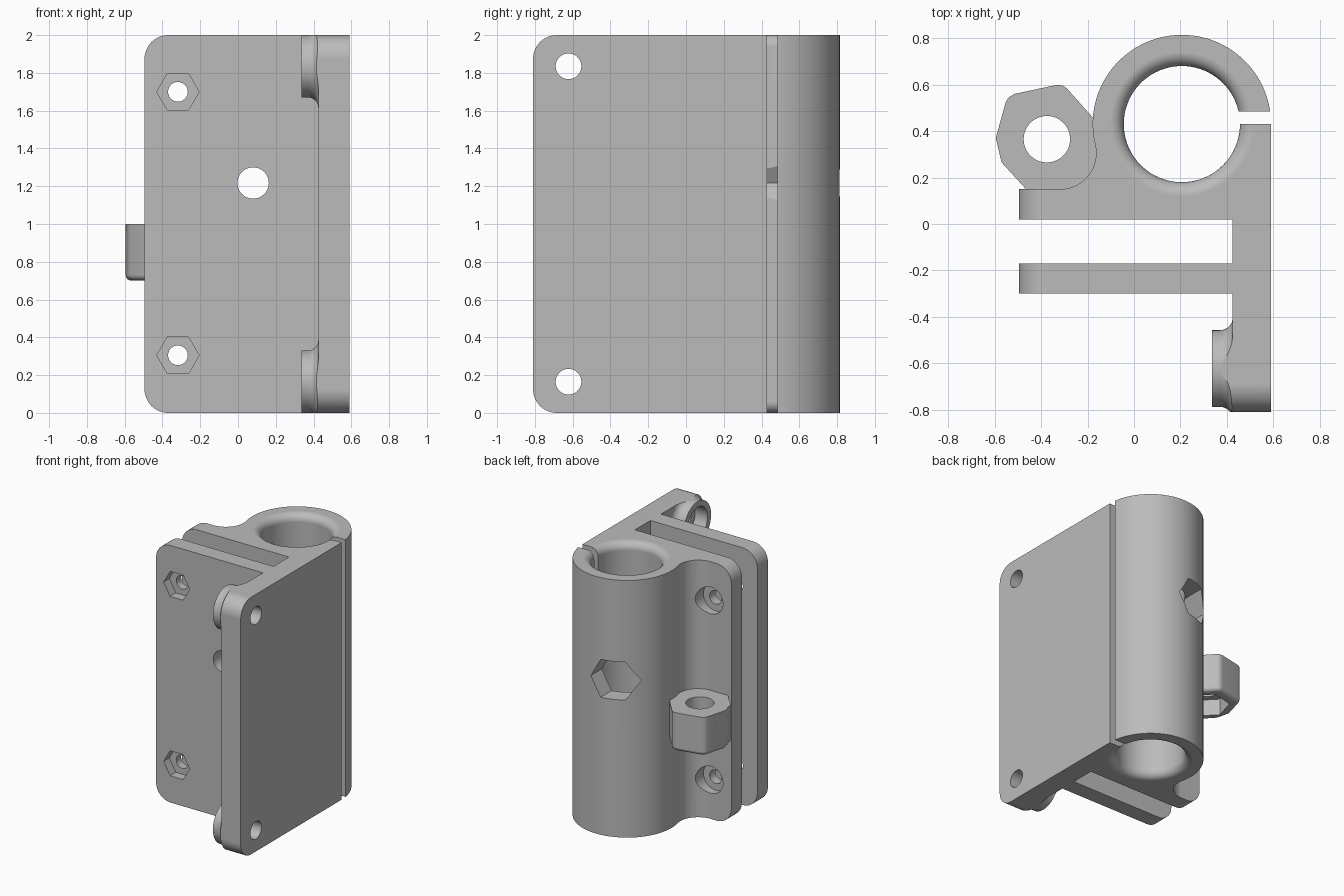
import bpy, bmesh
from math import sin, cos, pi, radians, atan2

if "Cube" in bpy.data.objects:
    bpy.data.objects.remove(bpy.data.objects["Cube"])

grey = bpy.data.materials.new("plain grey")
grey.use_nodes = True
GREY = (0.5, 0.5, 0.5, 1)
grey.diffuse_color = GREY
grey.node_tree.nodes["Principled BSDF"].inputs["Base Color"].default_value = GREY

PLACE = {"X": lambda u, v, t: (t, u, v),
         "Y": lambda u, v, t: (u, t, v),
         "Z": lambda u, v, t: (u, v, t)}


def arc(cu, cv, r, a0, a1, n=16):
    """Points on an arc, angles in radians."""
    return [(cu + r * cos(a0 + (a1 - a0) * i / n),
             cv + r * sin(a0 + (a1 - a0) * i / n)) for i in range(n + 1)]


def circle(cu, cv, r, n=64, turn=0.0):
    return arc(cu, cv, r, turn, turn + 2 * pi, n)[:-1]


def loft(name, axis, rings):
    """Solid through outlines of equal length: rings = [(outline, t), ...]."""
    bm = bmesh.new()
    loops = [[bm.verts.new(PLACE[axis](u, v, t)) for u, v in outline]
             for outline, t in rings]
    for a, b in zip(loops, loops[1:]):
        for i in range(len(a)):
            j = (i + 1) % len(a)
            bm.faces.new((a[i], a[j], b[j], b[i]))
    bm.faces.new(loops[0])
    bm.faces.new(loops[-1])
    bmesh.ops.recalc_face_normals(bm, faces=bm.faces)
    mesh = bpy.data.meshes.new(name)
    bm.to_mesh(mesh)
    bm.free()
    mesh.materials.append(grey)
    obj = bpy.data.objects.new(name, mesh)
    bpy.context.collection.objects.link(obj)
    return obj


def prism(name, axis, outline, lo, hi):
    return loft(name, axis, [(outline, lo), (outline, hi)])


def combine(target, tool, operation="DIFFERENCE"):
    """Apply a boolean and remove the tool."""
    mod = target.modifiers.new("boolean", "BOOLEAN")
    mod.operation, mod.solver, mod.object = operation, "EXACT", tool
    bpy.context.view_layer.update()
    bpy.context.view_layer.objects.active = target
    bpy.ops.object.modifier_apply(modifier=mod.name)
    bpy.data.objects.remove(tool)


# Body outline: side plate, tube with blended foot, two clamping plates
TX, TY, TR = 0.206, 0.43, 0.384
FX, FY, FR = -0.318, 0.305, 0.155
touch = atan2(TY - FY, TX - FX)
outline = [(0.59, -0.9)]
outline += arc(TX, TY, TR, 0, pi + touch, 56)
outline += arc(FX, FY, FR, touch, -pi / 2)[1:]
for y0, y1 in ((0.15, 0.02), (-0.17, -0.30)):
    outline += [(-0.6, y0), (-0.6, y1), (0.425, y1)]
    if y1 > 0:
        outline.append((0.425, -0.17))
outline.append((0.425, -0.9))
body = prism("clamp_bracket", "Z", outline, -0.1, 2.1)

# Flared screw bosses on the inside of the side plate
BOSS_Y, BOSS_Z = -0.622, (0.165, 1.835)
flare = [(0.165, 0.335)] + [(0.22 - 0.055 * cos(a * pi / 16), 0.37 + 0.055 * sin(a * pi / 16))
                            for a in range(9)] + [(0.22, 0.47)]
for z in BOSS_Z:
    boss = loft("boss", "X", [(circle(BOSS_Y, z, r), x) for r, x in flare])
    combine(body, boss, "UNION")

# Trim to height with rounded plate corners
for axis, edge in (("X", -0.81), ("Y", -0.495)):
    r = 0.125
    slab = (arc(edge + r, r, r, 1.5 * pi, pi, 12) + arc(edge + r, 2 - r, r, pi, pi / 2, 12)
            + [(1.2, 2), (1.2, 0)])
    combine(body, prism("trim", axis, slab, -1.5, 1.5), "INTERSECT")

# Nut holder beside the tube, softened along its lower rim
block = [(-0.595, 0.37), (-0.552, 0.525), (-0.54, 0.545), (-0.515, 0.56), (-0.335, 0.598),
         (-0.31, 0.597), (-0.29, 0.585), (-0.17, 0.45), (-0.1, 0.4), (-0.1, 0.1),
         (-0.42, 0.1), (-0.465, 0.15), (-0.57, 0.265)]
holder = prism("nut_holder", "Z", block, 0.70, 1.0)
bm = bmesh.new()
bm.from_mesh(holder.data)
rim = [e for e in bm.edges if all(v.co.z < 0.71 for v in e.verts)]
bmesh.ops.bevel(bm, geom=rim, offset=0.03, segments=4, profile=0.5, affect="EDGES")
bm.to_mesh(holder.data)
bm.free()
combine(body, holder, "UNION")
NX, NY = -0.375, 0.365
combine(body, prism("cut", "Z", circle(NX, NY, 0.17, 6, radians(14)), 0.6, 0.83))
combine(body, prism("cut", "Z", circle(NX, NY, 0.10, 48), 0.65, 1.1))

# Tube bore with rounded mouths, and the slit along it
mouth = [(0.31 - 0.06 * cos(a * pi / 16), 0.06 - 0.06 * sin(a * pi / 16)) for a in range(8, -1, -1)]
bore = [(0.31, -0.1)] + mouth + [(r, 2 - z) for r, z in reversed(mouth)] + [(0.31, 2.1)]
combine(body, loft("cut", "Z", [(circle(TX, TY, r, 80), z) for r, z in bore]))
slit = [(0.35, 0.43), (0.7, 0.43), (0.7, 0.485), (0.35, 0.485)]
combine(body, prism("cut", "Z", slit, -0.2, 2.2))

# Cross hole through both plates, and its hexagonal access in the tube wall
combine(body, prism("cut", "Y", circle(0.08, 1.217, 0.083, 48), -0.5, 0.5))
combine(body, prism("cut", "Y", circle(0.08, 1.217, 0.17, 6), 0.22, 1.0))

# Clamping screws: hole, front hexagonal pocket, rear round recess
for z in (0.305, 1.70):
    combine(body, prism("cut", "Y", circle(-0.318, z, 0.052, 40), -0.5, 0.14))
    combine(body, prism("cut", "Y", circle(-0.318, z, 0.112, 6), -0.5, -0.23))
    combine(body, prism("cut", "Y", circle(-0.318, z, 0.105, 48), 0.09, 0.45))

# Side plate screws: hole and recess inside each boss
for z in BOSS_Z:
    combine(body, prism("cut", "X", circle(BOSS_Y, z, 0.068, 40), 0.3, 0.7))
    combine(body, prism("cut", "X", circle(BOSS_Y, z, 0.12, 48), 0.2, 0.44))

# Smooth curved walls, crisp edges
bpy.ops.object.select_all(action="DESELECT")
body.select_set(True)
bpy.context.view_layer.objects.active = body
bpy.ops.object.shade_smooth_by_angle(angle=radians(30))
weighted = body.modifiers.new("weighted_normals", "WEIGHTED_NORMAL")
weighted.keep_sharp = True
